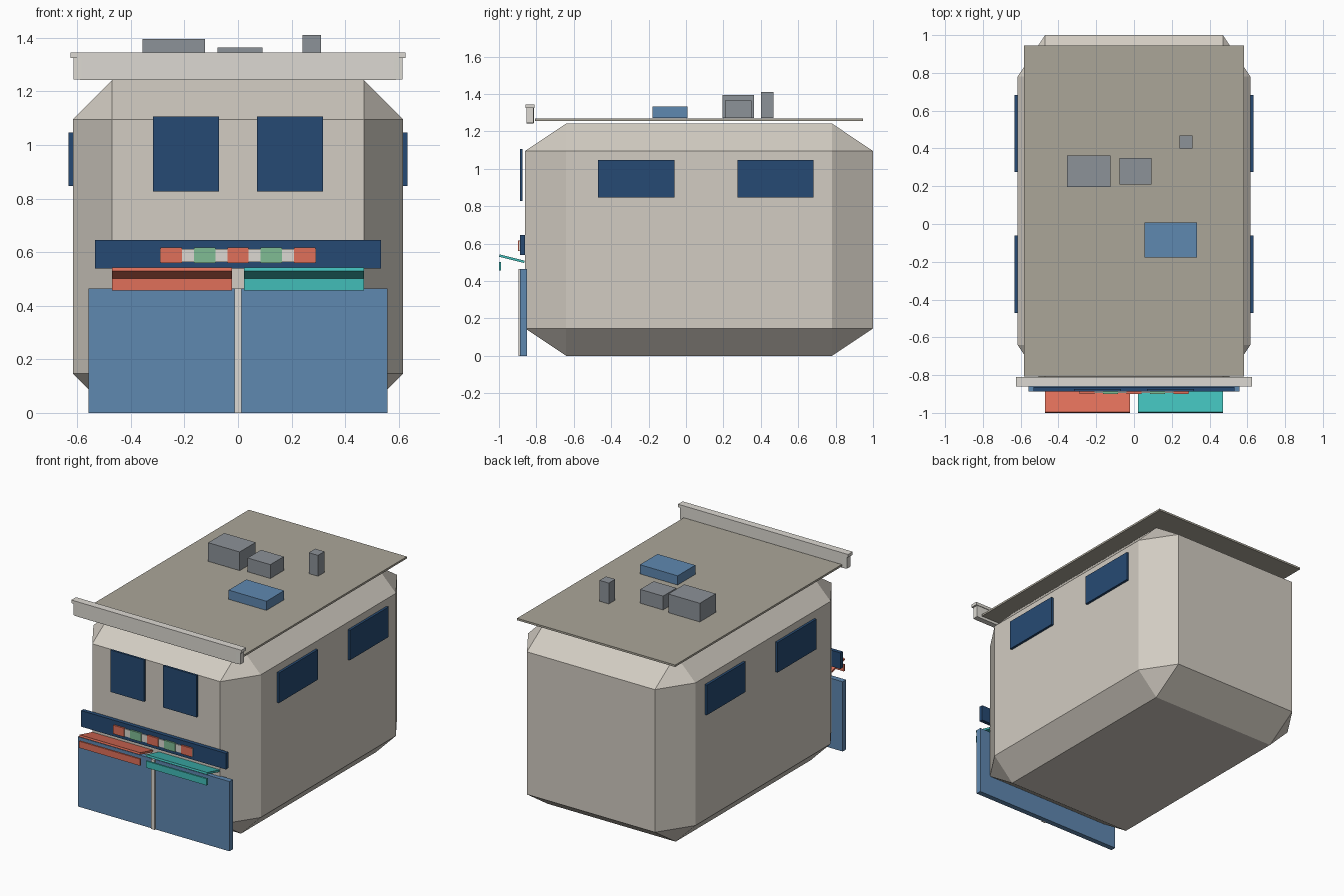
import bpy, bmesh, math
from mathutils import Matrix

if "Cube" in bpy.data.objects:
    bpy.data.objects.remove(bpy.data.objects["Cube"])


def paint(name, hex_code):
    m = bpy.data.materials.new(name)
    srgb = [int(hex_code[i:i + 2], 16) / 255 for i in (0, 2, 4)]
    m.diffuse_color = [c / 12.92 if c < 0.04 else ((c + 0.055) / 1.055) ** 2.4 for c in srgb] + [1]
    m.use_nodes = True
    m.node_tree.nodes["Principled BSDF"].inputs["Base Color"].default_value = m.diffuse_color
    return m


CREAM = paint("cream", "D2CCC2")
ROOF = paint("roof_tan", "ABA699")
TRIM = paint("trim", "DCD9D2")
NAVY = paint("navy", "264A73")
GLASS = paint("glass", "5F88B0")
METAL = paint("metal", "8C9298")
CORAL = paint("coral", "E0705A")
TEAL = paint("teal", "42BDB8")
GREEN = paint("green", "80BC94")


def box(name, x, y, z, mat, bevel=0.0, tilt=0.0):
    """Box from (min, max) ranges; bevel is a fraction of each side, tilt is about x."""
    bm = bmesh.new()
    bmesh.ops.create_cube(bm, size=1)
    if bevel:
        bmesh.ops.bevel(bm, geom=bm.edges[:], offset=bevel, segments=1,
                        affect='EDGES', profile=0.5)
    size = [r[1] - r[0] for r in (x, y, z)]
    mid = [(r[0] + r[1]) / 2 for r in (x, y, z)]
    bmesh.ops.transform(bm, verts=bm.verts[:], matrix=Matrix.Rotation(tilt, 4, 'X') @ Matrix.Diagonal((*size, 1)))
    bmesh.ops.recalc_face_normals(bm, faces=bm.faces[:])
    me = bpy.data.meshes.new(name)
    bm.to_mesh(me)
    bm.free()
    me.materials.append(mat)
    ob = bpy.data.objects.new(name, me)
    ob.location = mid
    bpy.context.collection.objects.link(ob)
    return ob


# Main building with wide chamfers
box("building_body", (-0.616, 0.616), (-0.86, 1.0), (0, 1.242), CREAM, bevel=0.118)

# Roof slab and front parapet
box("roof_slab", (-0.582, 0.582), (-0.807, 0.945), (1.255, 1.268), ROOF)
box("parapet", (-0.614, 0.614), (-0.854, -0.814), (1.243, 1.33), TRIM, bevel=0.025)
box("parapet_cap", (-0.626, 0.626), (-0.859, -0.81), (1.325, 1.345), TRIM)

# Rooftop equipment
box("roof_unit_large", (-0.356, -0.124), (0.195, 0.363), (1.272, 1.396), METAL)
box("roof_unit_small", (-0.076, 0.092), (0.209, 0.35), (1.272, 1.364), METAL)
box("roof_vent", (0.241, 0.309), (0.4, 0.468), (1.272, 1.411), METAL)
box("skylight", (0.056, 0.334), (-0.178, 0.008), (1.272, 1.333), GLASS)

# Windows, mirrored left and right
for side, s in (("left", -1), ("right", 1)):
    box(f"front_window_{side}", sorted((s * 0.07, s * 0.317)), (-0.888, -0.874), (0.827, 1.106), NAVY)
    for label, y in (("front", (-0.47, -0.062)), ("back", (0.275, 0.682))):
        box(f"side_window_{side}_{label}", sorted((s * 0.614, s * 0.632)), y, (0.847, 1.047), NAVY)

# Sign band with coloured tiles
box("sign_band", (-0.533, 0.533), (-0.888, -0.862), (0.538, 0.645), NAVY)
box("sign_strip", (-0.292, 0.292), (-0.894, -0.886), (0.563, 0.612), TRIM)
for i in range(5):
    cx = (i - 2) * 0.1245
    box(f"sign_tile_{i + 1}", (cx - 0.04, cx + 0.04), (-0.899, -0.887), (0.56, 0.617),
        GREEN if i % 2 else CORAL)

# Awnings tilting up outward, each with a hanging valance
for side, s, mat in (("left", -1, CORAL), ("right", 1, TEAL)):
    x = sorted((s * 0.022, s * 0.47))
    box(f"awning_{side}", x, (-1.0, -0.862), (0.513, 0.526), mat, tilt=-math.radians(14))
    box(f"valance_{side}", x, (-1.0, -0.988), (0.457, 0.501), mat)

# Glazed shopfront and centre mullion
box("shopfront_glass", (-0.558, 0.558), (-0.887, -0.851), (0, 0.464), GLASS)
box("shopfront_mullion", (-0.013, 0.013), (-0.896, -0.88), (0, 0.464), TRIM)
